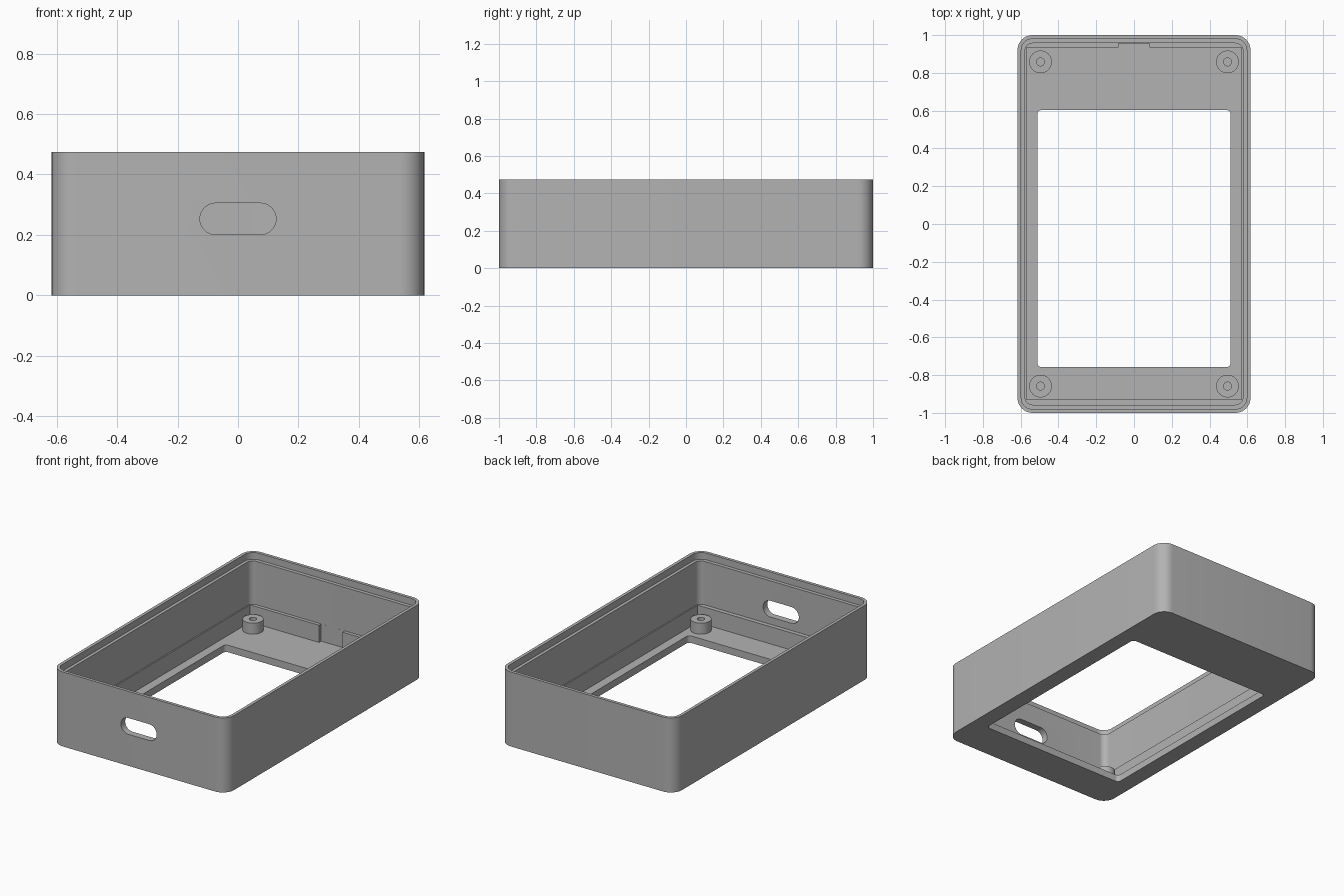
import bpy, bmesh, math

if "Cube" in bpy.data.objects:
    bpy.data.objects.remove(bpy.data.objects["Cube"])

grey = bpy.data.materials.new("plain grey")
grey.diffuse_color = (0.45, 0.45, 0.45, 1)
grey.use_nodes = True
grey.node_tree.nodes["Principled BSDF"].inputs["Base Color"].default_value = grey.diffuse_color


def rounded(x0, x1, y0, y1, r, n=10):
    """Outline of a rectangle with rounded corners."""
    if r <= 0:
        return [(x0, y0), (x1, y0), (x1, y1), (x0, y1)]
    pts = []
    corners = [(x1 - r, y1 - r), (x0 + r, y1 - r), (x0 + r, y0 + r), (x1 - r, y0 + r)]
    for k, (cx, cy) in enumerate(corners):
        for i in range(n + 1):
            a = math.pi / 2 * (k + i / n)
            pts.append((cx + r * math.cos(a), cy + r * math.sin(a)))
    return pts


def prism(name, outline, low, high, upright=False):
    """Extrude an outline along z, or along y when upright."""
    bm = bmesh.new()
    place = (lambda u, v, d: (u, d, v)) if upright else (lambda u, v, d: (u, v, d))
    base = bm.faces.new([bm.verts.new(place(u, v, low)) for u, v in outline])
    out = bmesh.ops.extrude_face_region(bm, geom=[base])
    verts = [g for g in out["geom"] if isinstance(g, bmesh.types.BMVert)]
    bmesh.ops.translate(bm, verts=verts, vec=place(0, 0, high - low))
    bmesh.ops.recalc_face_normals(bm, faces=bm.faces)
    mesh = bpy.data.meshes.new(name)
    bm.to_mesh(mesh)
    bm.free()
    mesh.materials.append(grey)
    obj = bpy.data.objects.new(name, mesh)
    bpy.context.collection.objects.link(obj)
    return obj


def carve(target, cutters):
    """Subtract each cutter, apply the result and remove the cutters."""
    for c in cutters:
        mod = target.modifiers.new("cut", "BOOLEAN")
        mod.operation, mod.solver, mod.object = "DIFFERENCE", "EXACT", c
        c.hide_render = True
    deps = bpy.context.evaluated_depsgraph_get()
    mesh = bpy.data.meshes.new_from_object(target.evaluated_get(deps))
    target.modifiers.clear()
    target.data = mesh
    for c in cutters:
        bpy.data.objects.remove(c)


def smooth(obj):
    bpy.ops.object.select_all(action="DESELECT")
    obj.select_set(True)
    bpy.context.view_layer.objects.active = obj
    bpy.ops.object.shade_smooth_by_angle(angle=math.radians(30))


FLOOR, LEDGE, LIP, TOP = 0.045, 0.155, 0.432, 0.475

# Open case: lip recess, main cavity, low ledge, floor window and front slot
case = prism("case", rounded(-0.617, 0.617, -1, 1, 0.08), 0, TOP)
carve(case, [
    prism("lip_cut", rounded(-0.597, 0.597, -0.98, 0.98, 0.06), LIP, 0.6),
    prism("cavity_cut", rounded(-0.577, 0.577, -0.957, 0.957, 0.04), LEDGE, 0.7),
    prism("ledge_cut", rounded(-0.569, 0.569, -0.93, 0.935, 0), FLOOR, 0.8),
    prism("ledge_gap_cut", rounded(-0.083, 0.083, 0.85, 0.9568, 0), FLOOR, 0.2),
    prism("window_cut", rounded(-0.512, 0.512, -0.757, 0.603, 0.022, 6), -0.1, 0.2),
    prism("slot_cut", rounded(-0.126, 0.126, 0.201, 0.305, 0.0519), -1.1, -0.9, True),
])
smooth(case)

# Four hollow screw posts on the floor
for side, sx in (("left", -1), ("right", 1)):
    for end, sy in (("front", -1), ("back", 1)):
        x, y = sx * 0.495, sy * 0.858
        ring = lambda r: [(x + r * math.cos(i * math.pi / 20), y + r * math.sin(i * math.pi / 20))
                          for i in range(40)]
        post = prism(f"{end}_{side}_screw_post", ring(0.06), FLOOR - 0.005, 0.115)
        carve(post, [prism("post_hole_cut", ring(0.021), FLOOR - 0.02, 0.2)])
        smooth(post)
